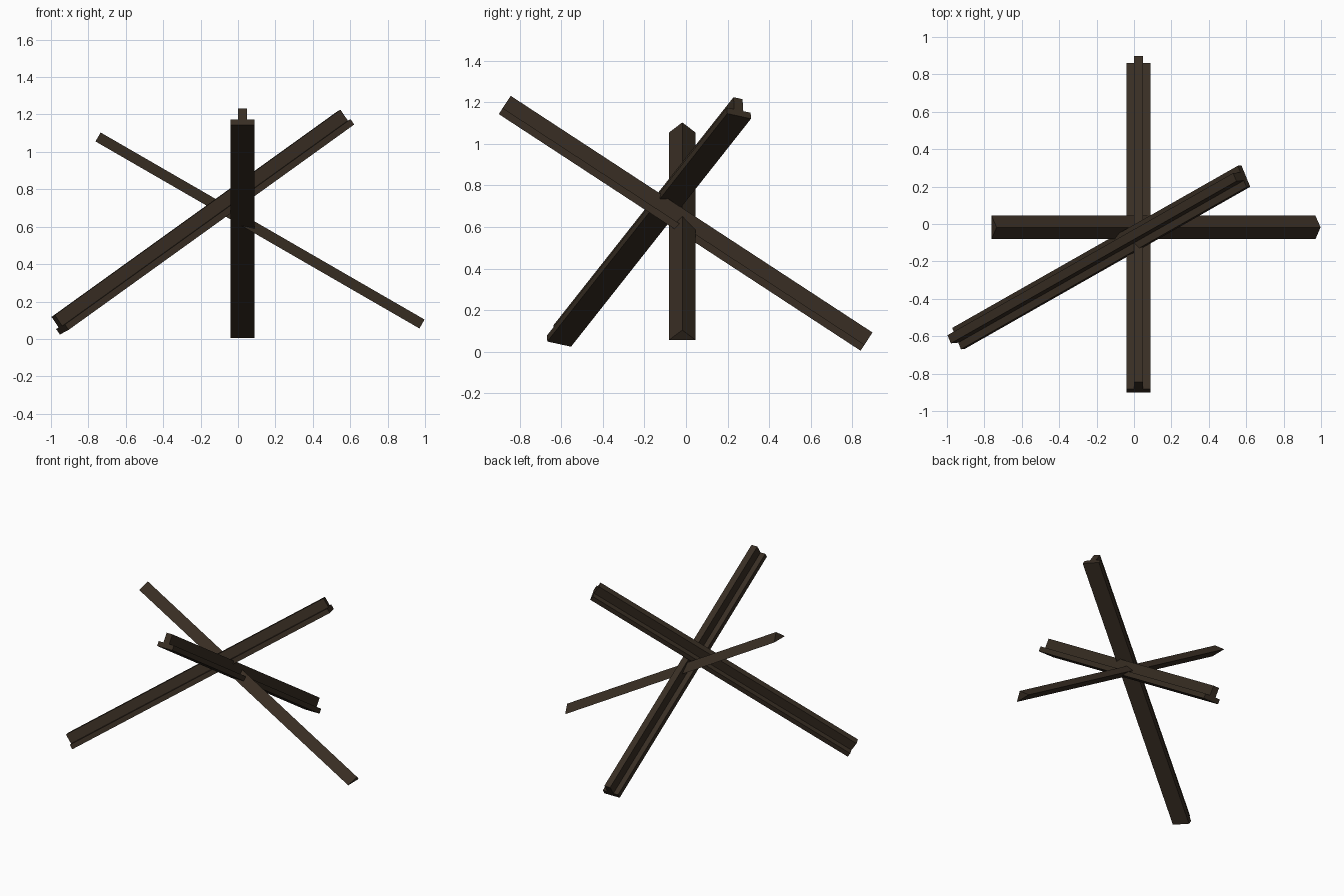
import bpy
from mathutils import Vector

if "Cube" in bpy.data.objects:
    bpy.data.objects.remove(bpy.data.objects["Cube"])

steel = bpy.data.materials.new("dark_rusty_steel")
steel.diffuse_color = (0.04, 0.027, 0.017, 1)
steel.use_nodes = True
steel.node_tree.nodes["Principled BSDF"].inputs["Base Color"].default_value = steel.diffuse_color

# Cross-sections (across, up), origin at the middle of the underside
W, S, F, H = 0.063, 0.024, 0.035, 0.105
tee = [(-W, 0), (W, 0), (W, F), (S, F), (S, H), (-S, H), (-S, F), (-W, F)]
wedge = [(-0.063, 0), (0.063, 0), (0, 0.055)]


def beam(name, section, start, end, across):
    """Sweep a section straight from start to end, with square-cut ends."""
    start, end = Vector(start), Vector(end)
    axis = (end - start).normalized()
    side = Vector(across)
    side = (side - axis * side.dot(axis)).normalized()
    up = side.cross(axis)
    if up.z < 0:
        side, up = -side, -up
    n = len(section)
    verts = [p + side * u + up * v for p in (start, end) for u, v in section]
    # side x up = -axis, so the start cap keeps the section's order
    faces = [list(range(n)), list(range(2 * n - 1, n - 1, -1))]
    faces += [[i, i + n, (i + 1) % n + n, (i + 1) % n] for i in range(n)]
    mesh = bpy.data.meshes.new(name)
    mesh.from_pydata(verts, [], faces)
    mesh.materials.append(steel)
    obj = bpy.data.objects.new(name, mesh)
    bpy.context.collection.objects.link(obj)
    return obj


# Two T-section beams and one ridged bar crossing at the middle
beam("front_to_back_beam", tee, (0.024, -0.902, 1.144), (0.024, 0.841, 0.004), (1, 0, 0))
beam("diagonal_beam", tee, (-0.929, -0.611, 0.036), (0.598, 0.256, 1.134), (0.047, -0.115, 0.025))
beam("side_to_side_bar", wedge, (-0.762, -0.018, 1.056), (0.97, -0.018, 0.056), (0, 1, 0))
